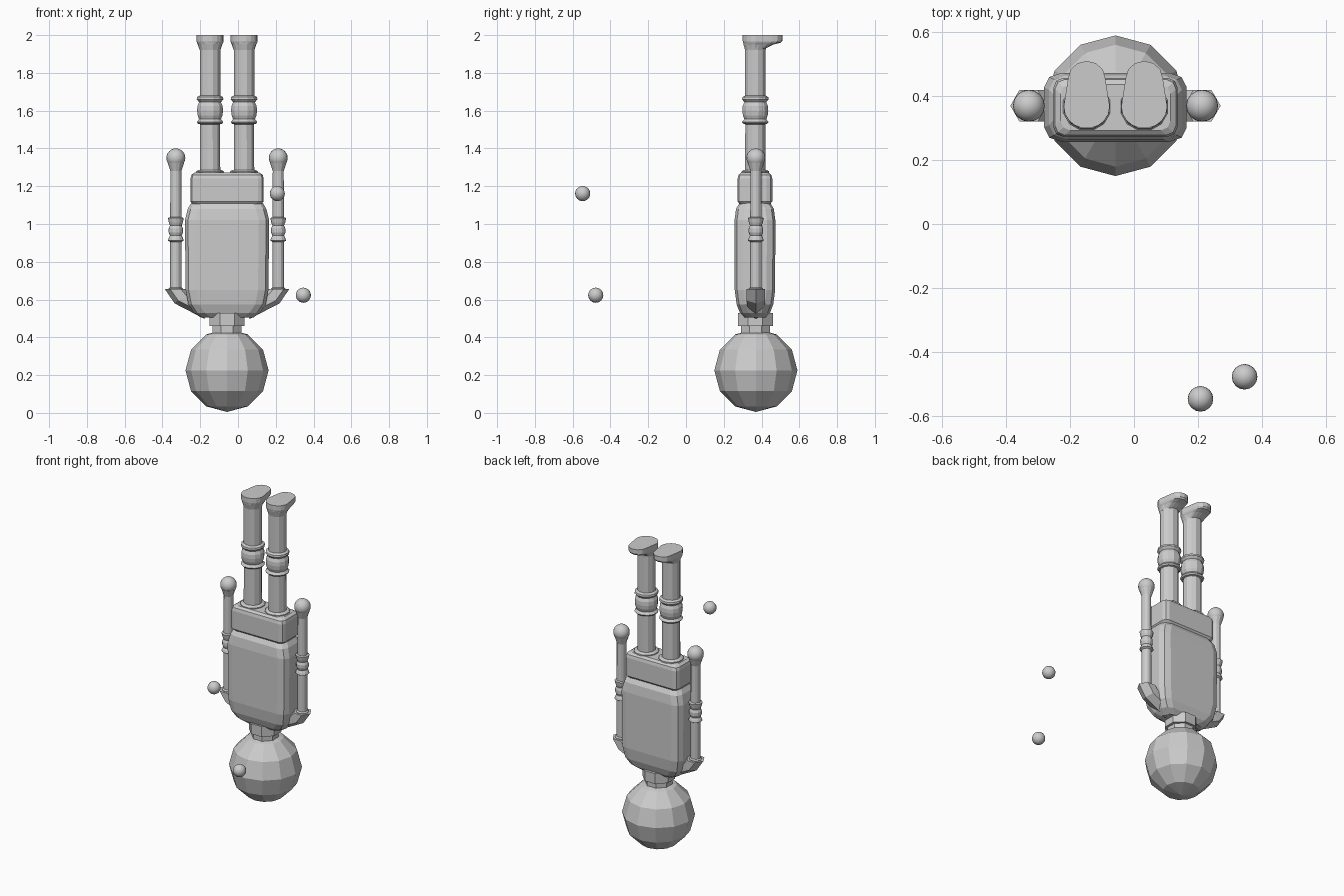
import bpy, bmesh
from math import pi, sin, cos, radians

if "Cube" in bpy.data.objects:
    bpy.data.objects.remove(bpy.data.objects["Cube"])

CX, CY = -0.058, 0.367      # axis of the upside-down figure


def finish(bm, name, loc=(0, 0, 0)):
    bmesh.ops.recalc_face_normals(bm, faces=bm.faces)
    me = bpy.data.meshes.new(name)
    bm.to_mesh(me)
    bm.free()
    ob = bpy.data.objects.new(name, me)
    ob.location = loc
    bpy.context.collection.objects.link(ob)
    return ob


def loft(name, rings, loc=(0, 0, 0)):
    """Skin a list of equal-length closed rings and cap both ends."""
    bm = bmesh.new()
    vs = [[bm.verts.new(p) for p in r] for r in rings]
    n = len(vs[0])
    for a, b in zip(vs, vs[1:]):
        for i in range(n):
            j = (i + 1) % n
            bm.faces.new((a[i], a[j], b[j], b[i]))
    bm.faces.new(vs[0])
    bm.faces.new(vs[-1])
    return finish(bm, name, loc)


def lathe(name, profile, loc, n, phase=0.0):
    return loft(name, [[(r * cos(2 * pi * i / n + phase), r * sin(2 * pi * i / n + phase), z)
                        for i in range(n)] for r, z in profile], loc)


def rounded_rect(hx, hy, z, rx, ry, steps=2):
    pts = []
    for q, (sx, sy) in enumerate(((1, 1), (-1, 1), (-1, -1), (1, -1))):
        for k in range(steps + 1):
            a = pi / 2 * (q + k / steps)
            pts.append((sx * (hx - rx) + rx * cos(a), sy * (hy - ry) + ry * sin(a), z))
    return pts


def ball(name, r, loc, u, v, smooth=False):
    bm = bmesh.new()
    bmesh.ops.create_uvsphere(bm, u_segments=u, v_segments=v, radius=r)
    for f in bm.faces:
        f.smooth = smooth
    return finish(bm, name, loc)


# head and neck
ball("head", 0.22, (CX, CY + 0.003, 0.225), 12, 6)
lathe("neck", [(0.083, 0.40), (0.083, 0.46), (0.1, 0.46), (0.1, 0.528)], (CX, CY, 0), 8, pi / 8)

# torso
torso = [(0.14, 0.055, 0.505), (0.175, 0.08, 0.53), (0.205, 0.097, 0.575), (0.219, 0.107, 0.65),
         (0.223, 0.108, 1.02), (0.208, 0.1, 1.08), (0.19, 0.082, 1.11)]
loft("torso", [rounded_rect(hx, hy, z, 0.055, 0.045) for hx, hy, z in torso], (CX, CY - 0.002, 0))

# pelvis
pelvis = [(0.182, 0.08, 1.105), (0.194, 0.092, 1.12), (0.194, 0.092, 1.24),
          (0.189, 0.087, 1.26), (0.172, 0.072, 1.272)]
loft("pelvis", [rounded_rect(hx, hy, z, 0.03, 0.03) for hx, hy, z in pelvis], (CX, CY - 0.002, 0))

leg = [(0.076, 1.26), (0.076, 1.278), (0.066, 1.285), (0.056, 1.287), (0.055, 1.528), (0.066, 1.531),
       (0.073, 1.54), (0.06, 1.555), (0.068, 1.575), (0.071, 1.60), (0.069, 1.625), (0.06, 1.645),
       (0.073, 1.66), (0.071, 1.672), (0.056, 1.68), (0.056, 1.92), (0.066, 1.955), (0.068, 1.998)]
arm = [(0.03, 0.64), (0.038, 0.65), (0.038, 0.658), (0.03, 0.665), (0.03, 0.905), (0.042, 0.912),
       (0.038, 0.925), (0.031, 0.938), (0.038, 0.955), (0.038, 0.975), (0.031, 0.992), (0.037, 1.008),
       (0.042, 1.032), (0.03, 1.036), (0.029, 1.28), (0.044, 1.325)]

# foot outline: round heel, long rounded toe
foot_outline = [(0.072 * cos(radians(a)), 0.068 * sin(radians(a))) for a in range(180, 361, 20)]
foot_outline += [(0.058 * cos(radians(a)), 0.09 + 0.053 * sin(radians(a))) for a in range(0, 181, 30)]


def foot_ring(s, z, toe=1.0):
    return [(x * s, y * s * (toe if y > 0 else 1), z) for x, y in foot_outline]


for side, s in (("left", -1), ("right", 1)):
    # leg and foot
    lx = CX + s * 0.09
    lathe(side + "_leg", leg, (lx, CY, 0), 12, pi / 12)
    loft(side + "_foot", [foot_ring(0.78, 1.925, 0.4), foot_ring(0.9, 1.95, 0.75),
                          foot_ring(0.97, 1.96, 0.97), foot_ring(1, 1.97), foot_ring(1, 2.0)],
         (lx, CY, 0))

    # arm and hand
    ax = CX + s * 0.271
    lathe(side + "_arm", arm, (ax, CY + 0.003, 0), 12)
    ball(side + "_hand", 0.05, (ax, CY + 0.003, 1.35), 16, 12, True)

    # shoulder: hexagonal section bent from the arm into the torso
    rings = []
    for (xo, zo), (xi, zi), w in (((0.329, 0.655), (0.215, 0.655), 0.057),
                                  ((0.278, 0.58), (0.2, 0.64), 0.057),
                                  ((0.12, 0.498), (0.12, 0.60), 0.05)):
        ring = []
        for k in range(6):
            c = cos(k * pi / 3)
            ring.append((s * ((xo + xi) / 2 + c * (xo - xi) / 2), w * sin(k * pi / 3),
                         (zo + zi) / 2 + c * (zo - zi) / 2))
        rings.append(ring)
    loft(side + "_shoulder", rings, (CX, CY + 0.003, 0))

# two loose balls in front
ball("upper_ball", 0.04, (0.208, -0.547, 1.161), 16, 12, True)
ball("lower_ball", 0.04, (0.346, -0.478, 0.623), 16, 12, True)
